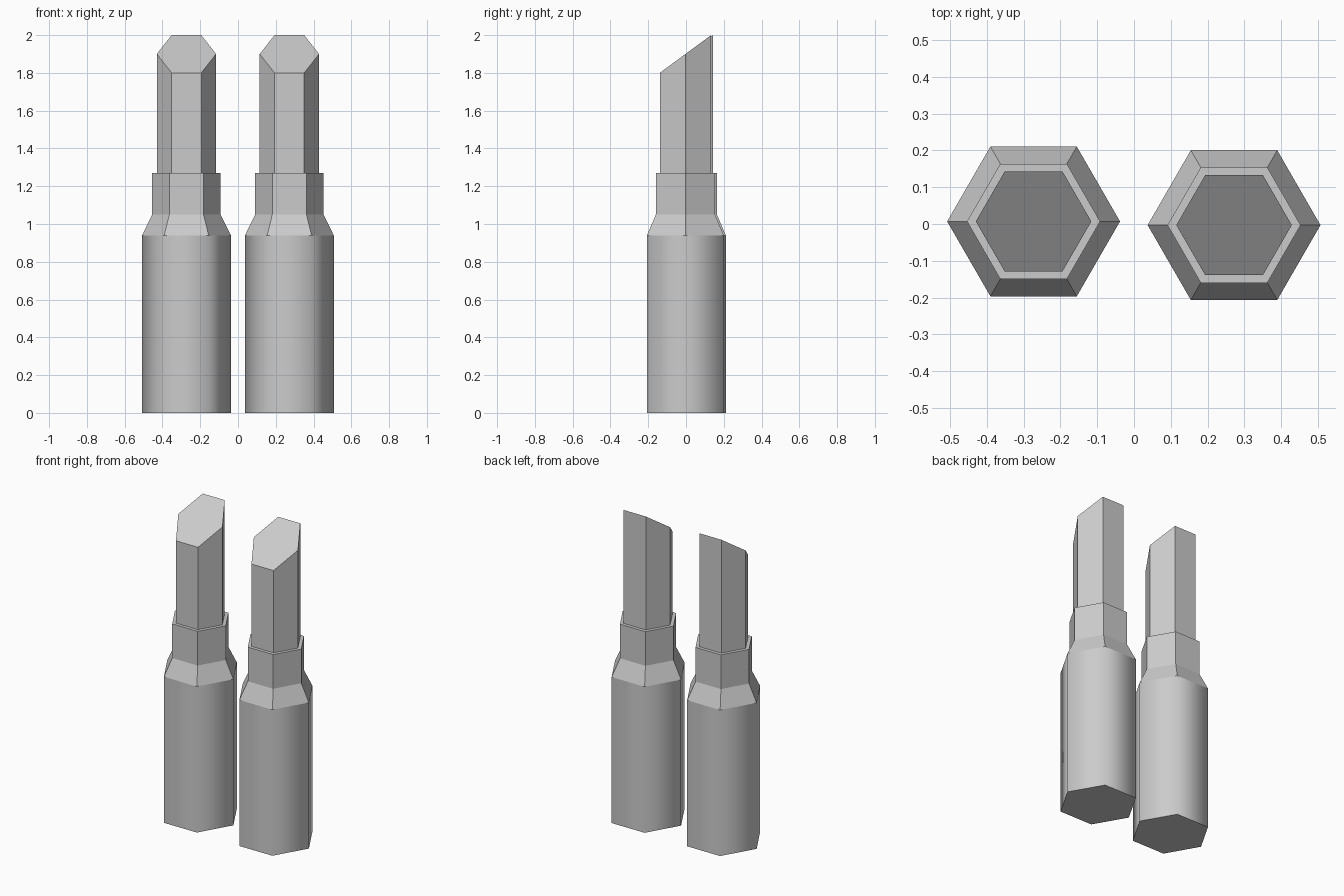
import bpy
import bmesh
from math import cos, sin, pi

cube = bpy.data.objects.get("Cube")
if cube:
    bpy.data.objects.remove(cube, do_unlink=True)

GREY = (0.6, 0.6, 0.6, 1.0)
grey = bpy.data.materials.new("plain grey")
grey.use_nodes = True
grey.diffuse_color = GREY
grey.node_tree.nodes["Principled BSDF"].inputs["Base Color"].default_value = GREY


def hex_loft(name, profile, location, slope=0.0, smooth=False):
    """Closed six-sided loft through (radius, z) rings; slope tilts the last ring."""
    bm = bmesh.new()
    rings = []
    for i, (r, z) in enumerate(profile):
        tilt = slope if i == len(profile) - 1 else 0.0
        corners = [(r * cos(k * pi / 3), r * sin(k * pi / 3)) for k in range(6)]
        rings.append([bm.verts.new((x, y, z + tilt * y)) for x, y in corners])
    for low, high in zip(rings, rings[1:]):
        for k in range(6):
            n = (k + 1) % 6
            side = bm.faces.new((low[k], low[n], high[n], high[k]))
            side.smooth = smooth
    for cap in (bm.faces.new(rings[0][::-1]), bm.faces.new(rings[-1])):
        for edge in cap.edges:
            edge.smooth = False
    mesh = bpy.data.meshes.new(name)
    bm.to_mesh(mesh)
    bm.free()
    mesh.materials.append(grey)
    obj = bpy.data.objects.new(name, mesh)
    obj.location = location
    bpy.context.collection.objects.link(obj)
    return obj


# Two matching tubes standing side by side
for side, x, y in (("right", -0.273, 0.007), ("left", 0.272, -0.003)):
    place = (x, y, 0)
    # Softly shaded hexagonal case
    hex_loft(side + "_case", [(0.235, 0), (0.235, 0.94)], place, smooth=True)
    # Tapered shoulder and inner collar
    hex_loft(side + "_collar", [(0.235, 0.94), (0.181, 1.05), (0.181, 1.27)], place)
    # Stick with a slanted top, lower at the front
    hex_loft(side + "_stick", [(0.157, 1.27), (0.157, 1.9)], place, slope=0.1 / 0.136)
